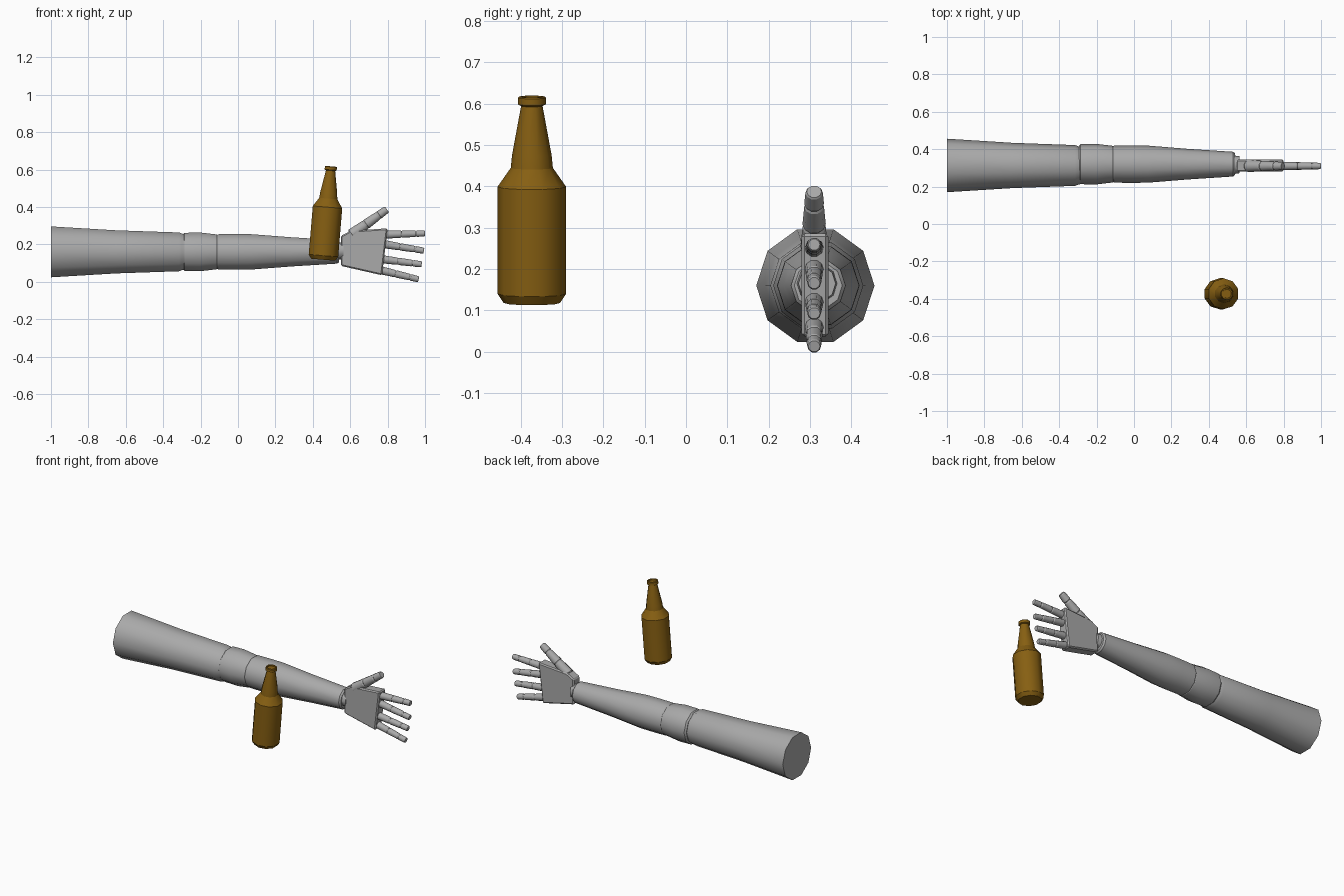
import bpy, bmesh, math
from mathutils import Vector, Matrix

if "Cube" in bpy.data.objects:
    bpy.data.objects.remove(bpy.data.objects["Cube"])


def material(name, rgb):
    m = bpy.data.materials.new(name)
    m.diffuse_color = (*rgb, 1)
    m.use_nodes = True
    m.node_tree.nodes["Principled BSDF"].inputs["Base Color"].default_value = m.diffuse_color
    return m


GREY = material("arm grey", (0.40, 0.40, 0.40))
BROWN = material("bottle brown", (0.24, 0.115, 0.006))


def finish(name, bm, mat):
    bmesh.ops.recalc_face_normals(bm, faces=bm.faces)
    me = bpy.data.meshes.new(name)
    bm.to_mesh(me)
    bm.free()
    me.materials.append(mat)
    ob = bpy.data.objects.new(name, me)
    bpy.context.collection.objects.link(ob)
    return ob


def turned(name, profile, start, direction, mat, sides=10):
    """Turn (distance, radius) pairs around an axis: smooth around, creased along."""
    d = Vector(direction).normalized()
    u = Vector((0, 1, 0))
    u = (u - d * u.dot(d)).normalized()
    v = d.cross(u)
    bm = bmesh.new()
    rings = []
    for t, r in profile:
        c = Vector(start) + d * t
        rings.append([bm.verts.new(c + r * (math.cos(a) * u + math.sin(a) * v))
                      for a in (2 * math.pi * i / sides for i in range(sides))])
    for a, b in zip(rings, rings[1:]):
        for i in range(sides):
            j = (i + 1) % sides
            bm.faces.new((a[i], a[j], b[j], b[i])).smooth = True
    bm.faces.new(rings[0])
    bm.faces.new(rings[-1])
    bmesh.ops.recalc_face_normals(bm, faces=bm.faces)
    for ring in rings:
        for i in range(sides):
            e = bm.edges.get((ring[i], ring[(i + 1) % sides]))
            if e.calc_face_angle(0) > math.radians(20):
                e.smooth = False
    return finish(name, bm, mat)


# Arm: upper arm, elbow sleeve, forearm and wrist
AX = (1, 0, 0)
turned("upper_arm", [(0, .143), (.35, .121), (.685, .109), (.70, .103), (.72, .098)],
       (-1, .313, .16), AX, GREY)
turned("elbow", [(0, .098), (.01, .107), (.09, .109), (.18, .098), (.19, .09)],
       (-.295, .32, .16), AX, GREY)
turned("forearm", [(0, .094), (.01, .099), (.10, .1), (.19, .099), (.40, .082),
                   (.645, .066), (.655, .058)], (-.115, .32, .16), AX, GREY)
turned("wrist", [(0, .05), (.035, .045)], (.53, .317, .165), AX, GREY)

# Palm: bevelled plate that widens towards the fingers
bm = bmesh.new()
outline = [(.55, .085), (.77, .035), (.80, .286), (.60, .272), (.55, .245)]
face = bm.faces.new([bm.verts.new((x, .28, z)) for x, z in outline])
ext = bmesh.ops.extrude_face_region(bm, geom=[face])
bmesh.ops.translate(bm, vec=(0, .065, 0),
                    verts=[g for g in ext["geom"] if isinstance(g, bmesh.types.BMVert)])
palm = finish("palm", bm, GREY)
bev = palm.modifiers.new("bevel", 'BEVEL')
bev.width = .007
bev.segments = 1


def digit(name, a, b, r0, r1, joints):
    """Tapered finger with a small step at each joint."""
    a, b = Vector(a), Vector(b)
    n = (b - a).length
    stops = [0, *joints, 1]
    prof = []
    for s, e in zip(stops, stops[1:]):
        rs = r0 + (r1 - r0) * s
        re = r0 + (r1 - r0) * e
        prof += [(s * n + .001, rs - .003), (s * n + .006, rs),
                 (e * n - .006, re), (e * n - .001, re - .003)]
    turned(name, prof, a, b - a, GREY)


# Four fingers
for name, x0, z0, x1, z1 in (("index_finger", .78, .252, 1.0, .259),
                             ("middle_finger", .77, .203, .995, .166),
                             ("ring_finger", .76, .122, .983, .093),
                             ("little_finger", .75, .065, .967, .013)):
    digit(name, (x0, .31, z0), (x1, .31, z1), .023, .017, (.43, .78))

# Thumb
digit("thumb", (.605, .31, .25), (.797, .31, .388), .033, .021, (.40, .76))

# Bottle: leaning slightly, with a shallow recess in the lip
turned("bottle", [(0, .068), (.022, .083), (.282, .083), (.328, .051), (.358, .048),
                  (.478, .026), (.482, .034), (.498, .034), (.501, .031),
                  (.501, .025), (.494, .024)],
       (.455, -.373, .118), (.042, 0, .5), BROWN)
